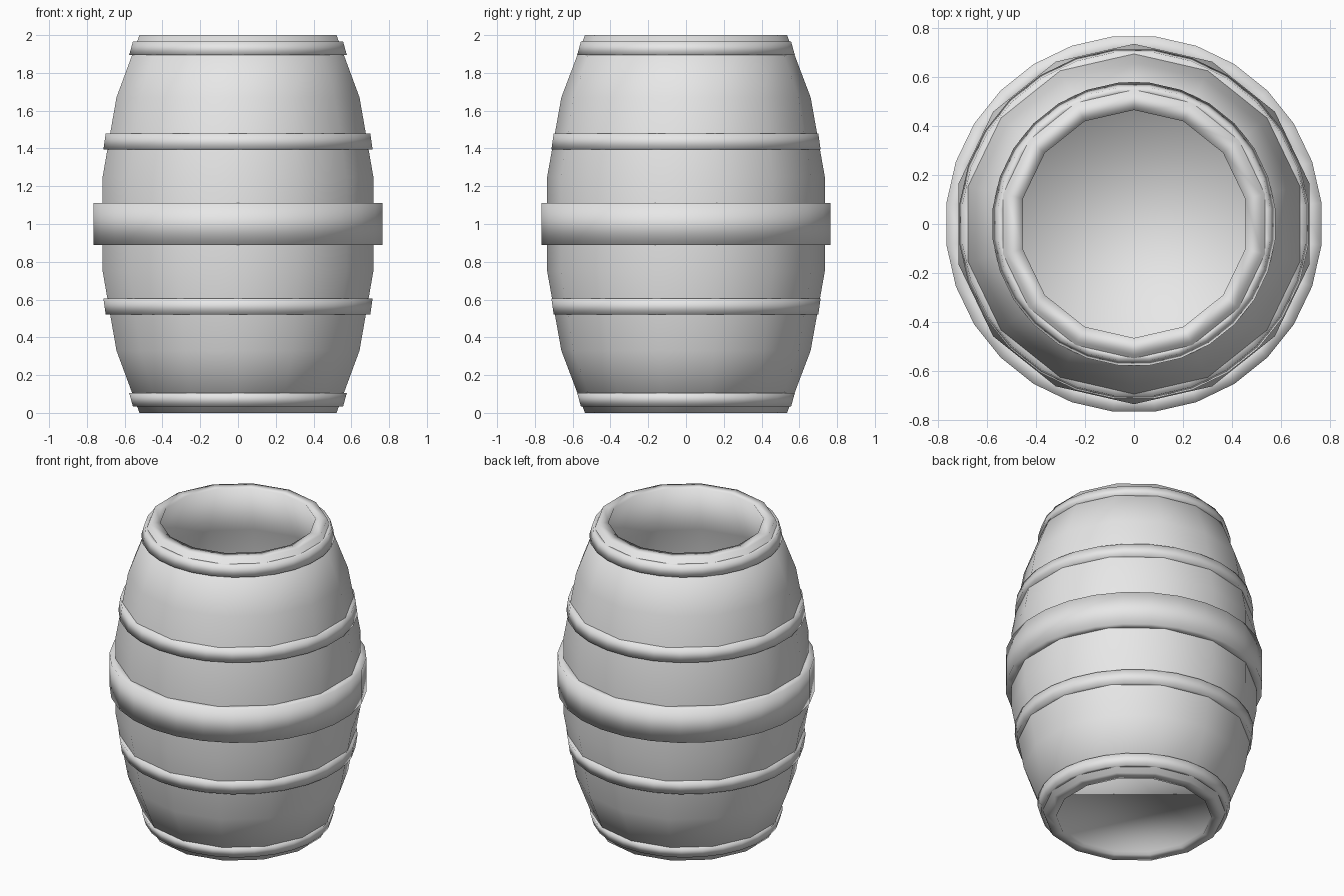
import bpy, bmesh
from math import pi, sin, cos

old = bpy.data.objects.get("Cube")
if old:
    bpy.data.objects.remove(old, do_unlink=True)

grey = bpy.data.materials.new("plain_grey")
grey.use_nodes = True
grey.diffuse_color = (0.8, 0.8, 0.8, 1)
grey.node_tree.nodes["Principled BSDF"].inputs["Base Color"].default_value = grey.diffuse_color


def lathe(name, profile, sides, start, ring=False):
    """Turn (radius, height) points about z; a ring closes on itself, otherwise the ends are capped."""
    bm = bmesh.new()
    loops = []
    for r, z in profile:
        angles = [start + 2 * pi * i / sides for i in range(sides)]
        loops.append([bm.verts.new((r * cos(a), r * sin(a), z)) for a in angles])
    pairs = list(zip(loops, loops[1:]))
    if ring:
        pairs.append((loops[-1], loops[0]))
    else:
        bm.faces.new(loops[0])
        bm.faces.new(loops[-1])
    for low, high in pairs:
        for i in range(sides):
            j = (i + 1) % sides
            bm.faces.new((low[i], low[j], high[j], high[i]))
    bmesh.ops.recalc_face_normals(bm, faces=bm.faces[:])
    for face in bm.faces:
        face.smooth = True
    mesh = bpy.data.meshes.new(name)
    bm.to_mesh(mesh)
    bm.free()
    mesh.materials.append(grey)
    obj = bpy.data.objects.new(name, mesh)
    bpy.context.collection.objects.link(obj)
    return obj


# Hollow barrel: shallow underside recess, bulging outer wall, rim, inner wall, floor
half = [(0.535, 0), (0.66, 0.33), (0.735, 0.75)]
outer = half + [(r, 2 - z) for r, z in reversed(half)]
inner = [(r - 0.07, z) for r, z in reversed(outer[1:])]
lathe("barrel_body", [(0.465, 0.02), (0.465, 0)] + outer + inner + [(0.49, 0.07)], 14, pi / 2)


# Hoops: wide one at the waist, narrow ones mirrored above and below
def hoop(name, inside, bottom, top):
    (r0, z0), (r1, z1) = bottom, top
    lathe(name, [(inside, z0), (r0, z0), (r1, z1), (inside, z1)], 28, pi / 28, ring=True)


hoop("middle_hoop", 0.69, (0.77, 0.89), (0.77, 1.11))
for place, inside, low, high in (("end", 0.53, (0.56, 0.035), (0.58, 0.105)),
                                 ("inner", 0.64, (0.705, 0.52), (0.717, 0.605))):
    hoop("lower_" + place + "_hoop", inside, low, high)
    hoop("upper_" + place + "_hoop", inside, (high[0], 2 - high[1]), (low[0], 2 - low[1]))
